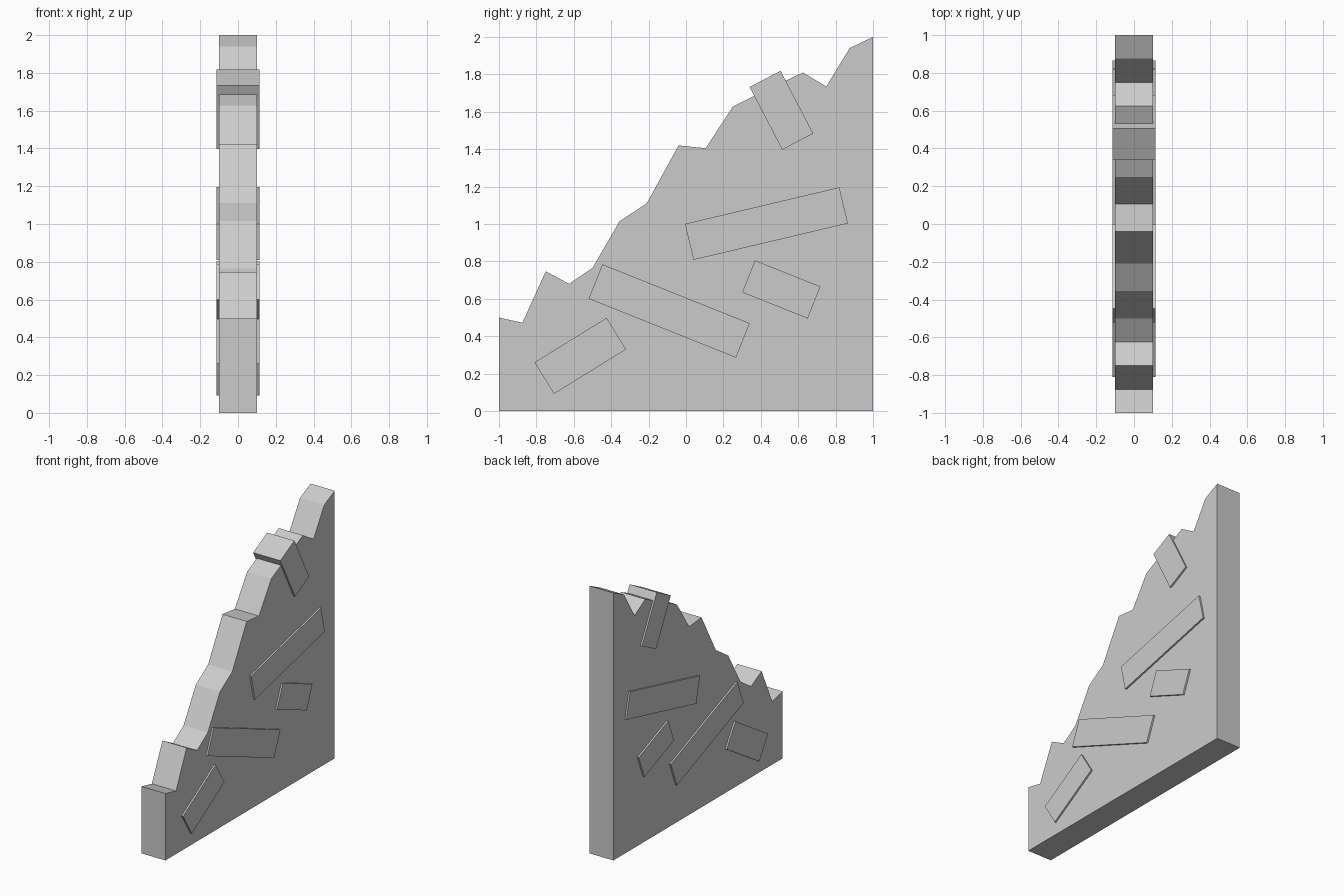
import bpy, bmesh
from math import radians

if "Cube" in bpy.data.objects:
    bpy.data.objects.remove(bpy.data.objects["Cube"])

# Broken wall: jagged profile (y, z) extruded across x
outline = [(-1, 0), (1, 0), (1, 2), (0.875, 1.94), (0.75, 1.735), (0.625, 1.81),
           (0.5, 1.75), (0.375, 1.69), (0.25, 1.627), (0.105, 1.405), (-0.04, 1.42),
           (-0.21, 1.11), (-0.355, 1.015), (-0.5, 0.765), (-0.625, 0.68),
           (-0.75, 0.747), (-0.875, 0.472), (-1, 0.5)]
HALF_WALL = 0.1
bm = bmesh.new()
face = bm.faces.new([bm.verts.new((-HALF_WALL, y, z)) for y, z in outline])
ext = bmesh.ops.extrude_face_region(bm, geom=[face])
bmesh.ops.translate(bm, vec=(2 * HALF_WALL, 0, 0),
                    verts=[v for v in ext["geom"] if isinstance(v, bmesh.types.BMVert)])
bmesh.ops.recalc_face_normals(bm, faces=bm.faces)
mesh = bpy.data.meshes.new("broken_wall")
bm.to_mesh(mesh)
bm.free()
bpy.context.collection.objects.link(bpy.data.objects.new("broken_wall", mesh))


# Stone slabs pass through the wall and stand slightly proud on both sides
def slab(name, y, z, length, width, angle):
    bpy.ops.mesh.primitive_cube_add(size=1, location=(0, y, z),
                                    rotation=(radians(angle), 0, 0))
    ob = bpy.context.object
    ob.name = name
    ob.scale = (0.225, length, width)


slab("stone_top", 0.51, 1.608, 0.378, 0.187, -62.5)
slab("stone_upper", 0.43, 1.002, 0.848, 0.198, 13.3)
slab("stone_right", 0.51, 0.65, 0.377, 0.184, -21.8)
slab("stone_middle", -0.09, 0.535, 0.848, 0.198, -21.8)
slab("stone_lower", -0.565, 0.295, 0.453, 0.198, 31.7)
